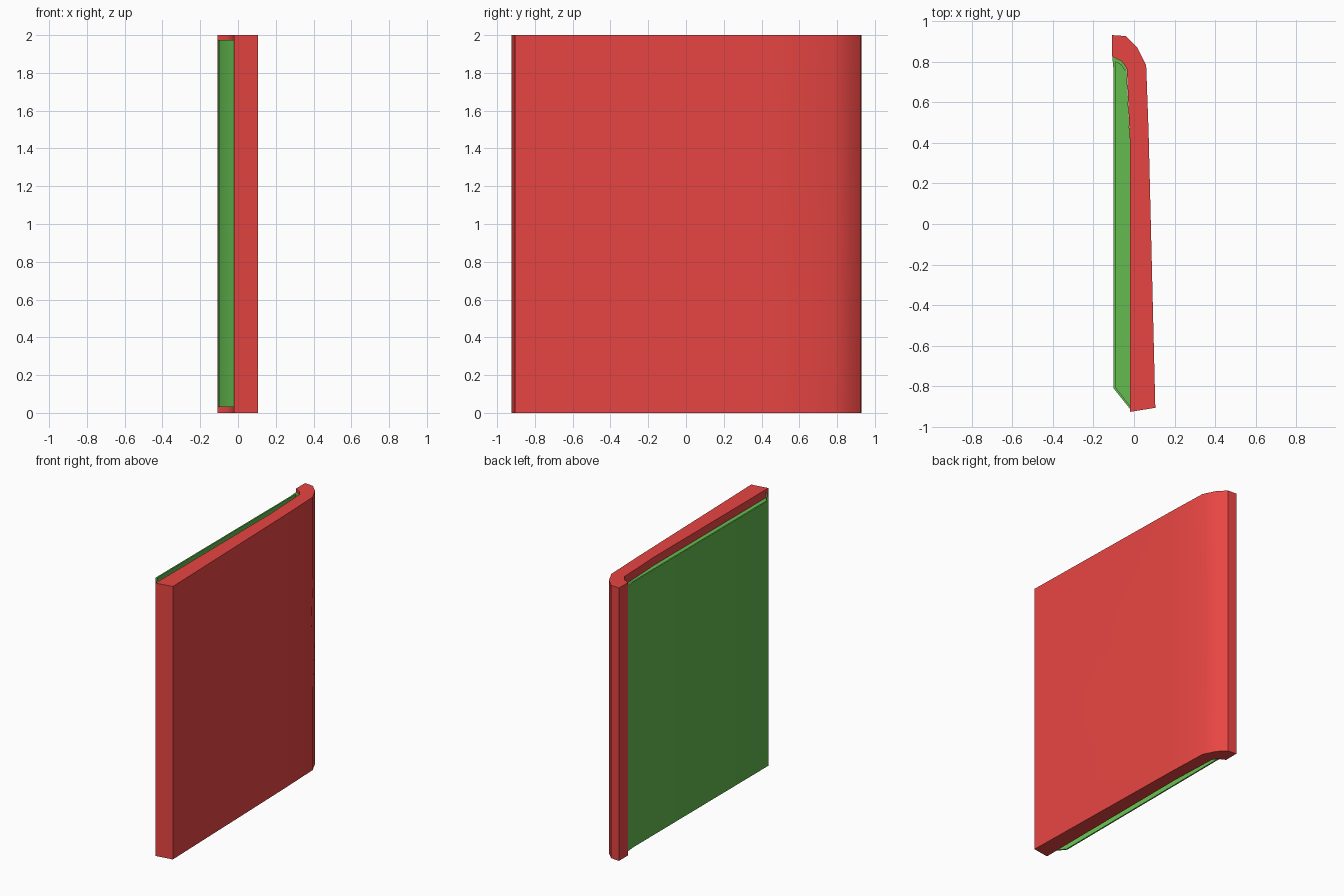
import bpy, bmesh, math

if "Cube" in bpy.data.objects:
    bpy.data.objects.remove(bpy.data.objects["Cube"])


def material(name, color):
    m = bpy.data.materials.new(name)
    m.diffuse_color = color
    m.use_nodes = True
    m.node_tree.nodes["Principled BSDF"].inputs["Base Color"].default_value = m.diffuse_color
    return m


def prism(name, profile, levels, mat, tweak=None):
    """Extrude an xy profile through the given z levels, capping both ends."""
    bm = bmesh.new()
    rings = []
    for z in levels:
        ring = []
        for i, (x, y) in enumerate(profile):
            dx = tweak(i, z) if tweak else 0
            ring.append(bm.verts.new((x + dx, y, z)))
        rings.append(ring)
    n = len(profile)
    for a, b in zip(rings, rings[1:]):
        for i in range(n):
            j = (i + 1) % n
            bm.faces.new((a[i], a[j], b[j], b[i]))
    caps = [bm.faces.new(rings[0]), bm.faces.new(rings[-1])]
    bmesh.ops.recalc_face_normals(bm, faces=bm.faces[:])
    bmesh.ops.triangulate(bm, faces=caps)
    me = bpy.data.meshes.new(name)
    bm.to_mesh(me)
    bm.free()
    me.materials.append(mat)
    ob = bpy.data.objects.new(name, me)
    bpy.context.collection.objects.link(ob)
    bpy.ops.object.select_all(action='DESELECT')
    ob.select_set(True)
    bpy.context.view_layer.objects.active = ob
    bpy.ops.object.shade_smooth_by_angle(angle=math.radians(40))
    return ob


red = material("red", (0.8, 0.06, 0.055, 1))
green = material("green", (0.13, 0.5, 0.08, 1))

# Cover: tapered board curling into a spine, with a faint pinch at the hinge
cover = [(-0.02, -0.925), (0.105, -0.905), (0.072, 0.45), (0.06, 0.78),
         (0.015, 0.87), (-0.04, 0.925), (-0.108, 0.93), (-0.108, 0.825),
         (-0.06, 0.80), (-0.035, 0.765), (-0.02, 0.4)]
prism("cover", cover, [0, 0.6, 1, 1.4, 2], red,
      lambda i, z: -0.012 if i == 3 and z == 1 else 0)

# Outer page: thin sheet folded toward the cover at both ends
sheet = [(-0.02, -0.91), (-0.1, -0.81), (-0.1, 0.75), (-0.107, 0.825),
         (-0.06, 0.80), (-0.035, 0.765), (-0.045, 0.755), (-0.065, 0.785),
         (-0.092, 0.80), (-0.09, 0.75), (-0.09, -0.805), (-0.02, -0.895)]
prism("outer_page", sheet, [0.03, 1.975], green)

# Page block: solid core, slightly shorter than the outer page
block = [(-0.02, -0.90), (-0.095, -0.808), (-0.095, 0.75), (-0.1, 0.81),
         (-0.06, 0.795), (-0.037, 0.765), (-0.02, 0.4)]
prism("page_block", block, [0.065, 1.94], green)
